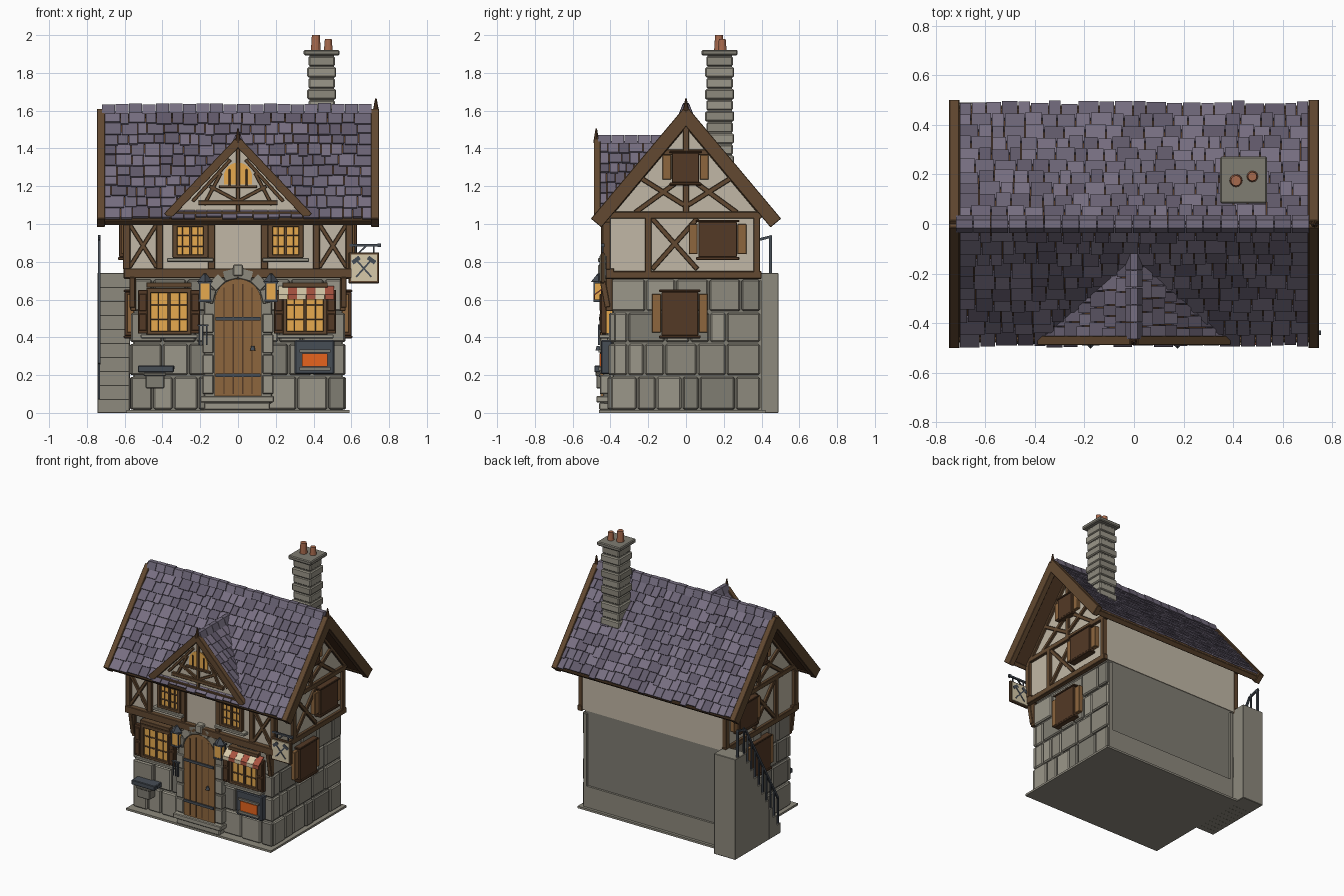
import bpy, bmesh, math, random
from mathutils import Matrix, Vector
random.seed(4)
R = random.uniform

def material(name, rgb):
    m = bpy.data.materials.new(name)
    m.diffuse_color = [(c / 255) ** 2.2 for c in rgb] + [1]
    return m

WOOD = material("timber", (98, 74, 52)); DOOR = material("oak", (140, 102, 64)); DARK = material("dark_wood", (84, 60, 42))
PLASTER = material("plaster", (192, 182, 164)); GLASS = material("glow_glass", (230, 168, 80))
STONES = [material("stone_%d" % i, c) for i, c in enumerate([(140, 136, 124), (154, 150, 137), (127, 124, 114)])]
SLATES = [material("slate_%d" % i, c) for i, c in enumerate([(108, 101, 118), (119, 111, 129), (97, 90, 106)])]
IRON = material("iron", (72, 78, 86)); CLAY = material("clay", (165, 105, 78)); EMBER = material("ember", (230, 100, 35))
RED = material("red_cloth", (168, 84, 66)); CREAM = material("cream", (214, 200, 168)); STONE = STONES[0]

def finish(name, bm, mat, bevel=0):
    bmesh.ops.recalc_face_normals(bm, faces=bm.faces)
    me = bpy.data.meshes.new(name); bm.to_mesh(me); bm.free()
    me.materials.append(mat)
    ob = bpy.data.objects.new(name, me)
    bpy.context.collection.objects.link(ob)
    if bevel:
        mod = ob.modifiers.new("bevel", 'BEVEL'); mod.width = bevel; mod.segments = 1
    return ob

def B(x0, x1, y0, y1, z0, z1):            # box by bounds, as a unit-cube matrix
    return Matrix.Translation(((x0+x1)/2, (y0+y1)/2, (z0+z1)/2)) @ Matrix.Diagonal((x1-x0, y1-y0, z1-z0, 1))

def frame(o, u, d):                       # local x along u, local y along d
    u, d = Vector(u).normalized(), Vector(d).normalized()
    n = u.cross(d)
    return Matrix.Translation(o) @ Matrix((u, d, n)).transposed().to_4x4()

def beam(p, q, w, t, side):               # bar p to q, w across, t along side axis
    p, q = Vector(p), Vector(q)
    return frame((p+q)/2, side, q-p) @ Matrix.Diagonal((t, (q-p).length, w, 1))

def boxes(name, mat, items, bevel=0):
    bm = bmesh.new()
    for m in items:
        bmesh.ops.create_cube(bm, size=1, matrix=m)
    return finish(name, bm, mat, bevel)

def varied(name, mats, items, bevel=0):   # spread boxes over colour variants
    groups = [[] for _ in mats]
    for m in items:
        random.choice(groups).append(m)
    for i, g in enumerate(groups):
        boxes("%s_%d" % (name, i), mats[i], g, bevel)

def prism(name, mat, pts, vec, bevel=0):
    bm = bmesh.new()
    f = bm.faces.new([bm.verts.new(p) for p in pts])
    ex = bmesh.ops.extrude_face_region(bm, geom=[f])["geom"]
    bm.faces.ensure_lookup_table()
    bmesh.ops.translate(bm, vec=vec, verts=[v for v in ex if isinstance(v, bmesh.types.BMVert)])
    if len([g for g in bm.faces if g == f]) == 0:
        bm.faces.new([v for v in f.verts])
    return finish(name, bm, mat, bevel)

def cone(name, mat, loc, r1, r2, h, n=12):
    bm = bmesh.new()
    bmesh.ops.create_cone(bm, cap_ends=True, segments=n, radius1=r1, radius2=r2, depth=h,
                          matrix=Matrix.Translation((loc[0], loc[1], loc[2]+h/2)))
    return finish(name, bm, mat)

def arch(r, z0, zc, y, n=12):
    return [(-r, y, z0)] + [(-r*math.cos(math.pi*i/n), y, zc + r*math.sin(math.pi*i/n)) for i in range(n+1)] + [(r, y, z0)]

def splits(a, b, lo, hi):                 # random divisions of a run
    out = [a]
    while b - out[-1] > hi:
        out.append(out[-1] + R(lo, hi))
    if b - out[-1] < lo * 0.6 and len(out) > 1: out.pop()
    return list(zip(out, out[1:] + [b]))

# ground floor: plinth, core and stone blocks on front and sides
boxes("base_slab", STONE, [B(-.59, .59, -.46, .42, 0, .015)])
boxes("ground_core", STONES[2], [B(-.55, .55, -.385, .385, .01, .72)])
boxes("back_plinth", STONE, [B(-.555, .555, .38, .4, .015, .17), B(-.555, -.53, .38, .4, .17, .7), B(.53, .555, .38, .4, .17, .7)])
blocks = []
for z0, z1 in [(.018, .19), (.2, .365), (.375, .53), (.54, .705)]:
    for a, b in splits(-.57, .57, .1, .18):
        blocks.append(B(a+.004, b-.004, -.405-R(0, .012), -.37, z0, z1))
    for s in (-1, 1):
        for a, b in splits(-.4, .395, .08, .2):
            x0, x1 = sorted((s*.53, s*(.56+R(0, .014))))
            blocks.append(B(x0, x1, a+.004, b-.004, z0, z1))
varied("wall_stones", STONES, blocks, .008)

# upper floor and gable block
prism("upper_plaster", PLASTER, [(-.585, -.42, .72), (-.585, .39, .72), (-.585, .39, 1.06), (-.585, 0, 1.535), (-.585, -.42, 1.03)], (1.17, 0, 0))

# timber framing
T = [B(-.605, .605, -.455, -.38, .715, .765), B(-.605, .605, -.445, -.4, 1.0, 1.035)]
for s in (-1, 1):
    for x in (.59, .415, .14):
        T.append(B(s*x-.018, s*x+.018, -.442, -.4, .76, 1.01))
    for p, q in (((s*.575, .77), (s*.43, 1.0)), ((s*.43, .77), (s*.575, 1.0))):
        T.append(beam((p[0], -.43, p[1]), (q[0], -.43, q[1]), .022, .02, (0, 1, 0)))
    X = lambda a, b: sorted((s*a, s*b))
    T += [B(*X(.57, .605), -.44, .4, .71, .75), B(*X(.57, .605), -.43, .4, 1.03, 1.065)]
    for y in (-.42, -.2, .375):
        T.append(B(*X(.57, .605), y-.018, y+.018, .74, 1.04))
    T += [B(*X(.57, .603), -.015, .015, 1.06, 1.52), B(*X(.57, .6), -.14, .14, 1.365, 1.395)]
    for p, q in (((-.18, .76), (.06, 1.03)), ((-.18, 1.03), (.06, .76)), ((-.25, 1.25), (-.01, 1.1)), ((.25, 1.25), (.01, 1.1)),
                 ((-.27, 1.06), (-.05, 1.22)), ((.27, 1.06), (.05, 1.22)), ((0, 1.53), (-.42, 1.03)), ((0, 1.53), (.41, 1.04))):
        T.append(beam((s*.592, *p), (s*.592, *q), .026, .02, (1, 0, 0)))
    T += [beam((s*.56, -.415, .56), (s*.56, -.445, .72), .03, .03, (1, 0, 0)), B(*X(.54, .57), -.425, -.39, .54, .72)]
boxes("timber_frame", WOOD, T, .003)

# side windows: closed wooden boxes with shutters
W, S = [], []
for s in (-1, 1):
    for x, y0, y1, z0, z1 in ((.6, -.13, .065, .41, .64), (.63, .065, .27, .825, 1.01), (.62, -.075, .07, 1.22, 1.375)):
        a, b = sorted((s*.55, s*x)); a2, b2 = sorted((s*.55, s*(x-.012)))
        W += [B(a, b, y0, y1, z0, z1), B(a-.005, b+.005, y0-.012, y1+.012, z0-.015, z0), B(a-.005, b+.005, y0-.012, y1+.012, z1, z1+.012)]
        S += [B(a2, b2, y0-.05, y0-.003, z0+.015, z1-.01), B(a2, b2, y1+.003, y1+.05, z0+.015, z1-.01)]
boxes("side_windows", DARK, W, .003); boxes("side_shutters", DOOR, S, .003)

# front windows
G, F, S, L = [], [], [], []
for x0, x1, z0, z1, y in ((-.475, -.255, .42, .65, -.42), (.245, .465, .42, .65, -.42), (-.335, -.17, .825, 1.0, -.425), (.17, .335, .825, 1.0, -.425)):
    G.append(B(x0, x1, y-.008, y+.03, z0, z1))
    xm = (x0+x1)/2
    F += [B(x0-.012, x0+.014, y-.025, y, z0, z1), B(x1-.014, x1+.012, y-.025, y, z0, z1), B(x0-.01, x1+.01, y-.025, y, z1-.015, z1+.01),
          B(x0-.01, x1+.01, y-.025, y, z0-.005, z0+.014), B(xm-.008, xm+.008, y-.018, y, z0, z1)]
    F += [B(x0, x1, y-.014, y, z0+(z1-z0)*k/3-.004, z0+(z1-z0)*k/3+.004) for k in (1, 2)]
    F += [B(x-.003, x+.003, y-.014, y, z0, z1) for x in ((x0+xm)/2, (x1+xm)/2)]
    L.append(B(x0-.04, x1+.04, y-.04, y+.02, z0-.025, z0-.005))
    if z0 < .5:
        F.append(B(x0-.01, x1+.01, y-.03, y+.02, .665, .69))
        for a, b in ((x0-.055, x0-.003), (x1+.003, x1+.055)):
            S += [B(a, b, y-.03, y, z0, z1)] + [B(a+.006, b-.006, y-.037, y, z, z+.09) for z in (z0+.015, z0+.12)]
boxes("window_glass", GLASS, G); boxes("window_frames", WOOD, F, .002)
boxes("front_shutters", DARK, S, .003); boxes("window_sills", STONES[1], L, .003)

# door, arched surround, straps, steps
prism("door_surround", STONE, arch(.18, .05, .58, -.44), (0, .06, 0), .006)
prism("door_panel", DOOR, arch(.125, .09, .585, -.452), (0, .04, 0))
boxes("door_planks", DARK, [B(x-.003, x+.003, -.455, -.44, .1, .585+.8*math.sqrt(.0156-x*x)) for x in (-.075, -.025, .025, .075)])
boxes("door_straps", IRON, [B(-.12, .12, -.461, -.44, z, z+.018) for z in (.19, .49)])
boxes("keystone", STONES[1], [B(-.027, .027, -.465, -.4, .725, .785)], .006)
varied("surround_stones", STONES, [B(*sorted((s*.13, s*.187)), -.455, -.4, z, z+.1) for s in (-1, 1) for z in (.1, .208, .316, .424)]
       + [frame((0, 0, .58), (math.cos(a), 0, math.sin(a)), (0, 1, 0)) @ B(.128, .187, -.455, -.4, -.038, .038) for a in [math.pi*(k+.5)/6 for k in range(6)]], .004)
boxes("door_step", STONES[1], [B(-.2, .19, -.475, -.38, .055, .09), B(-.18, .17, -.46, -.38, .015, .055)], .005)
cone("door_knob", IRON, (.078, -.465, .33), .014, .008, .024)

# lanterns, awning, hearth, anvil, hanging tools
for s in (-1, 1):
    x = s*.175
    boxes("lantern_glow", GLASS, [B(x-.026, x+.026, -.487, -.44, .6, .685)])
    boxes("lantern_frame", IRON, [B(x-.034, x+.034, -.49, -.43, .588, .6), B(x-.036, x+.036, -.49, -.43, .685, .695), B(x-.006, x+.006, -.47, -.4, .725, .735)]
          + [B(x+a-.004, x+a+.004, b-.004, b+.004, .6, .69) for a in (-.028, .028) for b in (-.486, -.442)])
    cone("lantern_cap", IRON, (x, -.462, .693), .042, .006, .045, 4)
for k in range(6):
    x = .215 + k*.049
    boxes("awning_stripe", (CREAM, RED)[k % 2], [beam((x+.0245, -.425, .67), (x+.0245, -.485, .625), .006, .048, (1, 0, 0)), B(x, x+.048, -.488, -.482, .6, .627)])
boxes("hearth_plate", IRON, [B(.3, .51, -.45, -.39, .205, .385)], .006)
boxes("hearth_rim", STONES[2], [B(.325, .49, -.462, -.44, .225, .243), B(.325, .49, -.462, -.44, .32, .335)])
boxes("hearth_fire", EMBER, [B(.338, .475, -.458, -.42, .245, .315)])
boxes("anvil_block", STONES[2], [B(-.49, -.39, -.475, -.4, .13, .2), B(-.5, -.38, -.48, -.4, .195, .213)], .005)
boxes("anvil_top", IRON, [B(-.53, -.34, -.485, -.4, .215, .25), B(-.36, -.335, -.46, -.43, .23, .25)], .004)
boxes("hanging_tools", IRON, [B(-.215, -.155, -.465, -.44, .46, .468)] + [B(x, x+.008, -.465, -.455, .36, .462) for x in (-.21, -.19, -.17)])

# hanging sign with crossed hammers
boxes("sign_bracket", IRON, [B(.59, .75, -.446, -.434, .88, .893), B(.62, .628, -.444, -.436, .84, .885), B(.715, .723, -.444, -.436, .84, .885),
      beam((.6, -.44, .81), (.68, -.44, .885), .008, .008, (0, 1, 0)), B(.738, .756, -.449, -.431, .877, .896)])
boxes("sign_frame", WOOD, [B(.585, .747, -.449, -.431, .685, .85)], .004)
boxes("sign_board", CREAM, [B(.597, .735, -.455, -.425, .697, .838)])
boxes("sign_hammers", IRON, [beam((.666-s*.04, -.44, .72), (.666+s*.04, -.44, .81), .009, .036, (0, 1, 0)) for s in (-1, 1)]
      + [beam((.666+s*.022, -.44, .823), (.666+s*.06, -.44, .795), .022, .036, (0, 1, 0)) for s in (-1, 1)])

# main roof: decks, slates, verge boards, eaves, ridge
deck, verge, slates = [], [], []
for s in (-1, 1):
    M = frame((0, 0, 1.585), (s*-1, 0, 0), (0, s*.47, -.56))
    if M.to_3x3().col[2].z < 0: M = frame((0, 0, 1.585), (s, 0, 0), (0, s*.47, -.56))
    deck.append(M @ B(-.72, .72, 0, .735, -.03, 0))
    verge += [M @ B(*sorted((k*.705, k*.747)), -.01, .75, -.045, .028) for k in (-1, 1)]
    verge += [M @ B(-.74, .74, .715, .745, -.035, .002), B(-.735, .735, *sorted((s*.445, s*.475)), 1.01, 1.04)]
    for r in range(10):
        for a, b in splits(-.705, .705, .045, .09):
            t = .01 + r*.072
            slates.append(M @ Matrix.Translation((0, t, .004)) @ Matrix.Rotation(.1+R(-.02, .02), 4, 'X')
                          @ B(a+.002, b-.002, -.01, .08+R(-.012, .008), 0, .013))
boxes("roof_deck", DARK, deck); boxes("verge_boards", WOOD, verge, .003)
boxes("ridge_beam", DARK, [B(-.74, .74, -.02, .02, 1.53, 1.58)])
for i in range(20):
    x = -.72 + i*.0715; h = 1.632 + R(0, .008)
    prism("ridge_cap", SLATES[i % 2], [(x, -.036, h-.05), (x, -.016, h), (x, .016, h), (x, .036, h-.05)], (.068, 0, 0))
cone("gable_finial", DARK, (.73, 0, 1.59), .018, .004, .075, 8)

# front gable dormer
prism("dormer_face", PLASTER, [(-.345, -.455, 1.05), (.345, -.455, 1.05), (0, -.455, 1.41)], (0, .03, 0))
dt = [B(-.35, .35, -.475, -.43, 1.035, 1.065), B(-.21, .21, -.475, -.44, 1.1, 1.125), B(-.01, .01, -.47, -.44, 1.06, 1.4), B(-.1, .1, -.472, -.44, 1.19, 1.205)]
for s in (-1, 1):
    prism("dormer_deck", DARK, [(0, -.47, 1.425), (s*.37, -.47, 1.035), (s*.37, -.45, 1.035), (0, -.12, 1.425)], (0, 0, -.022))
    dt += [beam((0, -.47, 1.435), (s*.375, -.47, 1.04), .045, .036, (0, 1, 0)), beam((s*.04, -.46, 1.34), (s*.24, -.46, 1.12), .018, .02, (0, 1, 0)),
           beam((s*.18, -.46, 1.1), (s*.09, -.46, 1.27), .018, .02, (0, 1, 0)), beam((0, -.46, 1.12), (s*.15, -.46, 1.2), .018, .02, (0, 1, 0)),
           beam((s*.045, -.46, 1.2), (s*.045, -.46, 1.29), .008, .02, (0, 1, 0))]
    a = (0, 1, 0) if s > 0 else (0, -1, 0)
    M = frame((0, 0, 1.425), a, (s*.37, 0, -.39))
    if M.to_3x3().col[2].z < 0: a = (0, -a[1], 0); M = frame((0, 0, 1.425), a, (s*.37, 0, -.39))
    for r in range(7):
        t = .005 + r*.074
        end = -(1.6 - (1.425 - (t+.04)*.725)) / 1.19 + .03
        for p, q in splits(-.465, end, .04, .075):
            y0, y1 = sorted((a[1]*(p+.002), a[1]*(q-.002)))
            slates.append(M @ Matrix.Translation((0, t, .004)) @ Matrix.Rotation(.1, 4, 'X') @ B(y0, y1, -.01, .08+R(-.01, .006), 0, .012))
varied("roof_slates", SLATES, slates)
boxes("dormer_timber", WOOD, dt, .002)
prism("dormer_glass", GLASS, [(x, y, z) for x, y, z in arch(.075, 1.21, 1.25, -.462)], (0, .02, 0))
for i in range(5):
    y = -.465 + i*.07
    prism("dormer_ridge_cap", SLATES[i % 2], [(-.034, y, 1.425), (-.014, y, 1.472), (.014, y, 1.472), (.034, y, 1.425)], (0, .067, 0))
cone("dormer_finial", DARK, (0, -.475, 1.43), .016, .004, .075, 8)

# chimney
ch = []
for i in range(11):
    w = .07 + (i % 2)*.007
    ch.append(B(.443-w, .443+w, .178-w, .178+w, 1.25+i*.0585, 1.304+i*.0585))
varied("chimney_stones", STONES[:2], ch, .007)
boxes("chimney_core", STONES[2], [B(.378, .508, .113, .243, 1.2, 1.9)])
boxes("chimney_cap", STONES[2], [B(.348, .537, .083, .273, 1.893, 1.922)], .006)
cone("chimney_pot_left", CLAY, (.412, .175, 1.92), .026, .021, .08); cone("chimney_pot_right", CLAY, (.478, .192, 1.92), .023, .018, .06)

# outside stair with iron railing
N = 10
boxes("stair", STONE, [B(-.745, -.575 + .0005*i, -.04+i*.044, .49 if i == N-1 else -.04+(i+1)*.044+.005, 0, .074*(i+1)) for i in range(N)], .003)
rail = [beam((-.735, -.02, .26), (-.735, .36, .93-.02), .014, .014, (1, 0, 0)), beam((-.735, .36, .91), (-.735, .455, .935), .014, .014, (1, 0, 0))]
for i in range(N):
    y = -.02 + i*.044
    rail.append(B(-.74, -.73, y-.005, y+.005, .07*(i+1), .26 + i*.0745))
rail.append(B(-.742, -.728, .44, .455, .73, .935))
boxes("stair_railing", IRON, rail)
